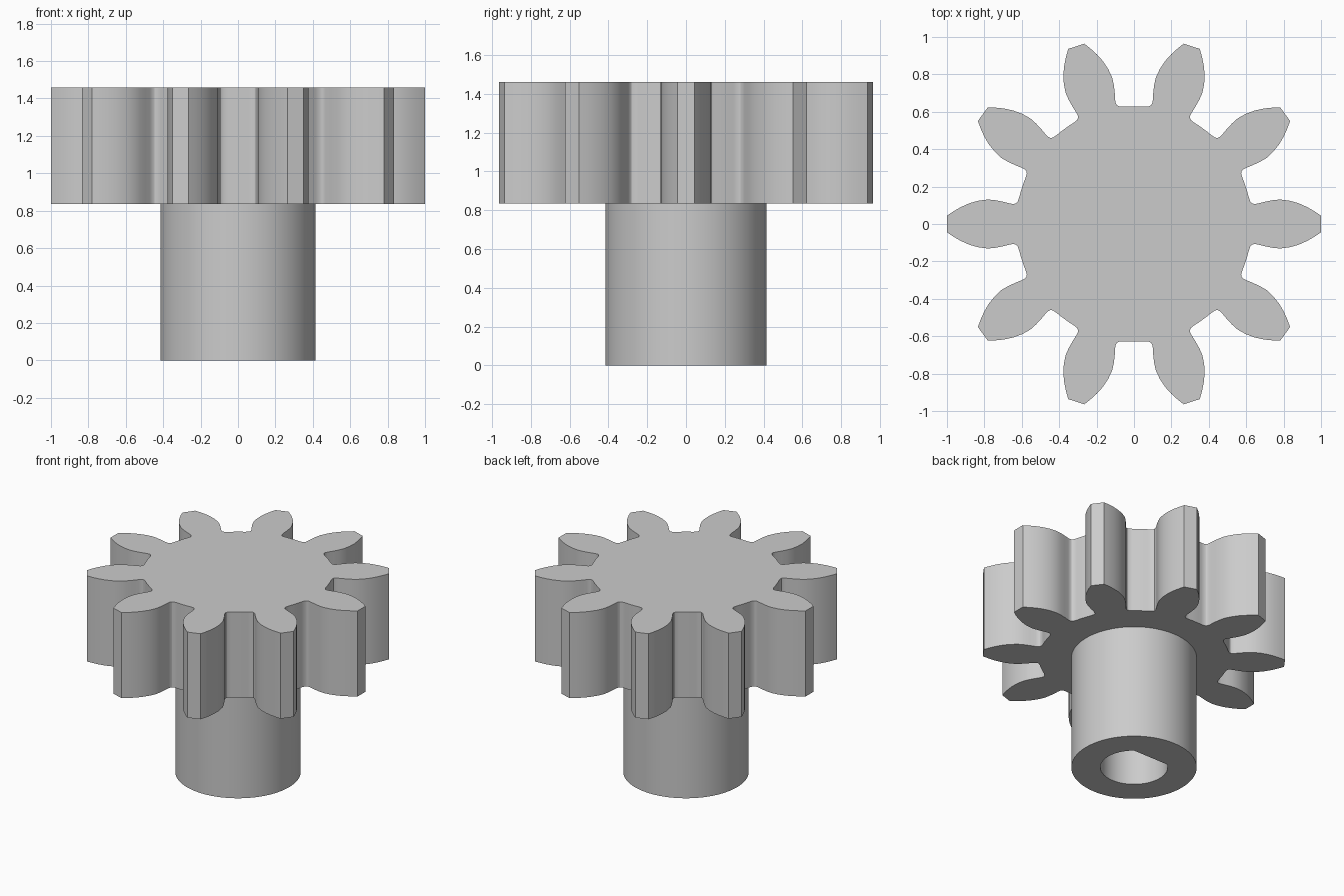
import bpy, bmesh
from math import sin, cos, pi, radians
from mathutils import Matrix, Vector

old = bpy.data.objects.get("Cube")
if old:
    bpy.data.objects.remove(old, do_unlink=True)

TEETH = 10
ROOT_R = 0.63
GEAR_Z, TOP_Z = 0.835, 1.46
HUB_R, BORE_R = 0.415, 0.223
SEGMENTS = 72
FLAT_Y = BORE_R * cos(radians(40))

grey = bpy.data.materials.new("plain grey")
grey.use_nodes = True
grey.diffuse_color = (0.6, 0.6, 0.6, 1)
grey.node_tree.nodes["Principled BSDF"].inputs["Base Color"].default_value = (0.6, 0.6, 0.6, 1)


def finish(name, bm):
    bmesh.ops.recalc_face_normals(bm, faces=bm.faces)
    mesh = bpy.data.meshes.new(name)
    bm.to_mesh(mesh)
    bm.free()
    mesh.materials.append(grey)
    obj = bpy.data.objects.new(name, mesh)
    bpy.context.collection.objects.link(obj)
    bpy.ops.object.select_all(action="DESELECT")
    obj.select_set(True)
    bpy.context.view_layer.objects.active = obj
    bpy.ops.object.shade_smooth_by_angle(angle=radians(28))
    return obj


def bridge(bm, a, b):
    for i in range(len(a)):
        j = (i + 1) % len(a)
        bm.faces.new((a[i], a[j], b[j], b[i]))


# Gear wheel: one flank from tip to root, mirrored and repeated round the axis
flank = [(0.999, 0.045), (0.965, 0.068), (0.925, 0.091), (0.88, 0.111),
         (0.83, 0.125), (0.78, 0.131), (0.74, 0.127), (0.70, 0.119),
         (0.66, 0.109), (0.643, 0.107), (0.631, 0.110), (0.622, 0.119)]
flank += [(ROOT_R * cos(radians(a)), ROOT_R * sin(radians(a))) for a in (13, 15.5)]
tooth = [(x, -y) for x, y in reversed(flank)] + flank
bm = bmesh.new()
outline = []
for i in range(TEETH):
    turn = Matrix.Rotation(2 * pi * i / TEETH, 3, "Z")
    outline += [bm.verts.new(turn @ Vector((x, y, GEAR_Z))) for x, y in tooth]
face = bm.faces.new(outline)
wheel = bmesh.ops.extrude_face_region(bm, geom=[face], use_keep_orig=True)
top = [v for v in wheel["geom"] if isinstance(v, bmesh.types.BMVert)]
bmesh.ops.translate(bm, verts=top, vec=(0, 0, TOP_Z - GEAR_Z))
finish("gear_wheel", bm)


# Hub: round sleeve with a D-shaped bore, closed above by the gear wheel
def ring(bm, radius, z, flat=False):
    verts = []
    for i in range(SEGMENTS):
        a = 2 * pi * i / SEGMENTS
        r = radius
        if flat and sin(a) * radius > FLAT_Y:
            r = FLAT_Y / sin(a)
        verts.append(bm.verts.new((r * cos(a), r * sin(a), z)))
    return verts


bm = bmesh.new()
rings = [ring(bm, HUB_R, GEAR_Z), ring(bm, HUB_R, 0),
         ring(bm, BORE_R, 0, True), ring(bm, BORE_R, GEAR_Z, True)]
for a, b in zip(rings, rings[1:] + rings[:1]):
    bridge(bm, a, b)
finish("hub_with_d_bore", bm)
